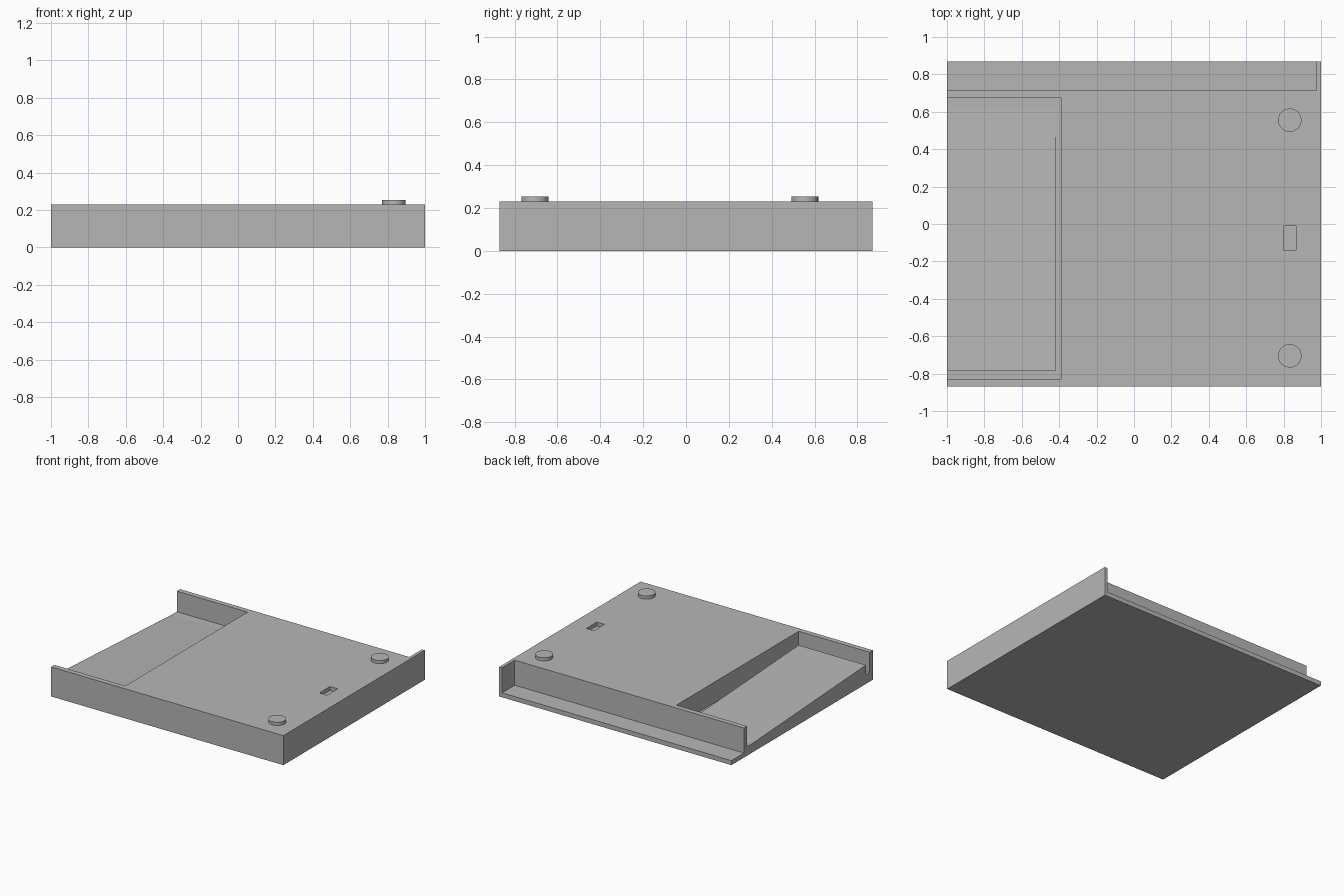
import bpy
import bmesh
from mathutils import Vector

cube = bpy.data.objects.get("Cube")
if cube:
    bpy.data.objects.remove(cube, do_unlink=True)

grey = bpy.data.materials.new("plain_grey")
grey.use_nodes = True
colour = (0.47, 0.47, 0.47, 1)
grey.diffuse_color = colour
grey.node_tree.nodes["Principled BSDF"].inputs["Base Color"].default_value = colour


def add_object(name, bm):
    bmesh.ops.recalc_face_normals(bm, faces=bm.faces)
    mesh = bpy.data.meshes.new(name)
    bm.to_mesh(mesh)
    bm.free()
    mesh.materials.append(grey)
    obj = bpy.data.objects.new(name, mesh)
    bpy.context.collection.objects.link(obj)
    return obj


def box(name, low, high):
    """Box between two opposite corners."""
    low, high = Vector(low), Vector(high)
    bm = bmesh.new()
    bmesh.ops.create_cube(bm, size=1)
    bmesh.ops.scale(bm, vec=high - low, verts=bm.verts)
    bmesh.ops.translate(bm, vec=(low + high) / 2, verts=bm.verts)
    return add_object(name, bm)


def cut(target, cutter):
    """Subtract the cutter, then delete it."""
    cutter.hide_render = True
    mod = target.modifiers.new("cut", 'BOOLEAN')
    mod.operation = 'DIFFERENCE'
    mod.solver = 'EXACT'
    mod.object = cutter
    bpy.context.view_layer.objects.active = target
    bpy.ops.object.modifier_apply(modifier=mod.name)
    bpy.data.objects.remove(cutter, do_unlink=True)


TOP = 0.23
FLOOR = 0.07

# Flat case body with its openings
body = box("case_body", (-1, -0.87, 0), (1, 0.87, TOP))
cut(body, box("rear_channel", (-1.1, 0.715, 0.035), (0.975, 1, 0.5)))
cut(body, box("side_pocket", (-1.1, -0.83, FLOOR), (-0.39, 0.675, 0.5)))
cut(body, box("switch_slot", (0.8, -0.14, 0.2), (0.865, -0.01, 0.5)))

# Wedge-shaped ramp on the pocket floor
bm = bmesh.new()
profile = [(-0.785, FLOOR), (-0.785, 0.147), (0.61, FLOOR)]
face = bm.faces.new([bm.verts.new((-1, y, z)) for y, z in profile])
extruded = bmesh.ops.extrude_face_region(bm, geom=[face])["geom"]
bmesh.ops.translate(bm, vec=(0.58, 0, 0),
                    verts=[v for v in extruded if isinstance(v, bmesh.types.BMVert)])
add_object("pocket_ramp", bm)

# Round buttons on the top
for name, y in (("front_button", -0.705), ("rear_button", 0.555)):
    bm = bmesh.new()
    bmesh.ops.create_cone(bm, cap_ends=True, segments=48,
                          radius1=0.0625, radius2=0.0625, depth=0.025)
    bmesh.ops.translate(bm, vec=(0.833, y, TOP + 0.0125), verts=bm.verts)
    button = add_object(name, bm)
    bpy.ops.object.select_all(action='DESELECT')
    button.select_set(True)
    bpy.context.view_layer.objects.active = button
    bpy.ops.object.shade_smooth_by_angle()
